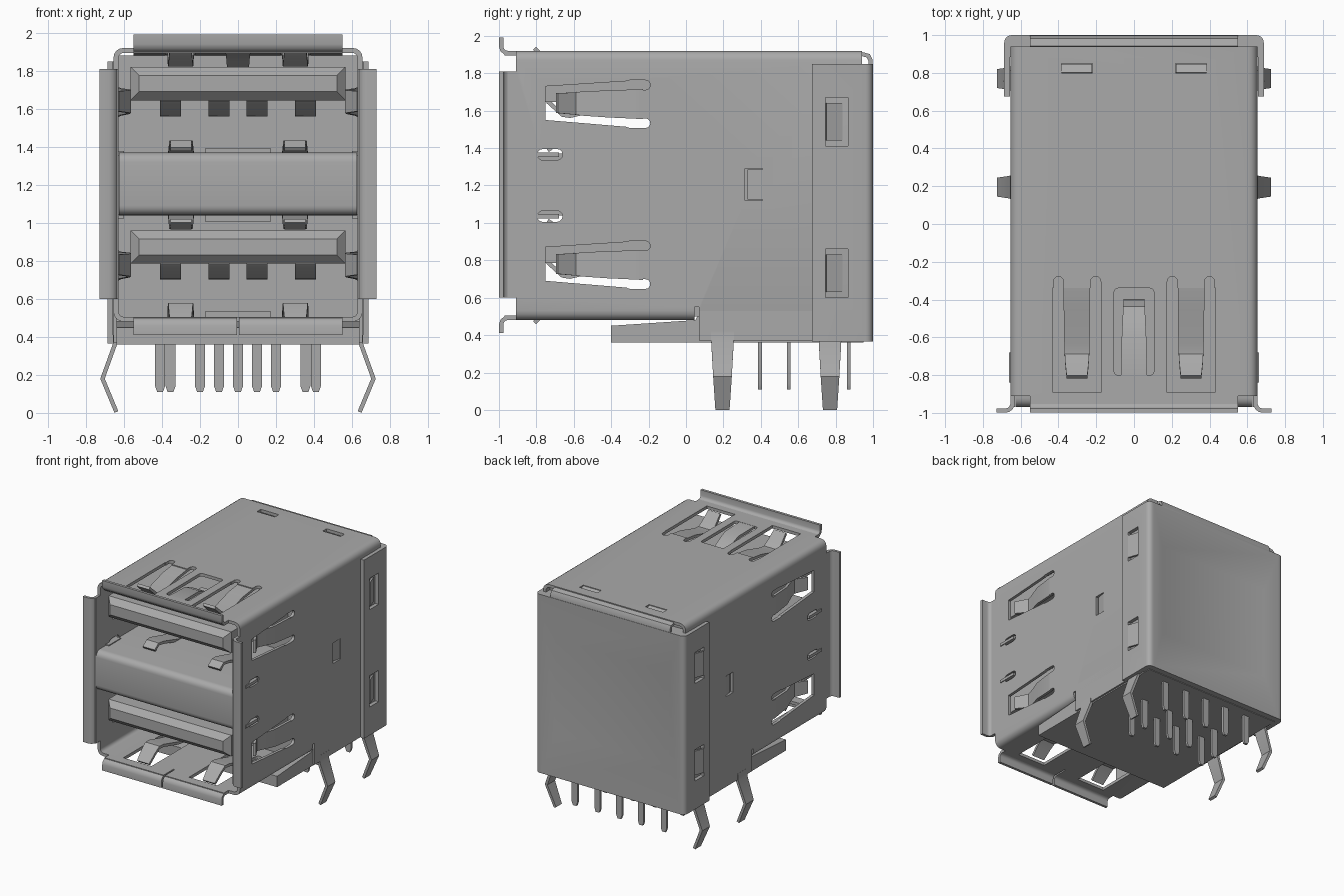
import bpy, bmesh
from math import pi, sin, cos, atan2
from mathutils import Vector

old = bpy.data.objects.get("Cube")
if old:
    bpy.data.objects.remove(old, do_unlink=True)

GREY = (0.4, 0.4, 0.4, 1)
metal = bpy.data.materials.new("plain grey")
metal.use_nodes = True
metal.diffuse_color = GREY
metal.node_tree.nodes["Principled BSDF"].inputs["Base Color"].default_value = GREY

MID = 1.2          # height about which the two ports mirror
PORT = 0.86        # spacing of the two ports
parts = []


def finish(name, bm):
    bmesh.ops.recalc_face_normals(bm, faces=bm.faces[:])
    mesh = bpy.data.meshes.new(name)
    bm.to_mesh(mesh)
    bm.free()
    mesh.materials.append(metal)
    ob = bpy.data.objects.new(name, mesh)
    bpy.context.scene.collection.objects.link(ob)
    parts.append(ob)
    return ob


def box_mesh(x, y, z):
    bm = bmesh.new()
    bmesh.ops.create_cube(bm, size=1)
    for v in bm.verts:
        for i, (lo, hi) in enumerate((x, y, z)):
            v.co[i] = hi if v.co[i] > 0 else lo
    return bm


def box(name, x, y, z, rule=None, radius=0.03, segments=4):
    """Box whose edges passing the rule are rounded."""
    bm = box_mesh(x, y, z)
    if rule:
        edges = [e for e in bm.edges if rule(*[v.co for v in e.verts])]
        bmesh.ops.bevel(bm, geom=edges, offset=radius, segments=segments,
                        profile=0.5, affect='EDGES')
    return finish(name, bm)


def prism(name, points, axis, lo, hi):
    """Flat outline pushed along an axis."""
    bm = bmesh.new()
    def place(p, d):
        c = list(p)
        c.insert(axis, d)
        return c
    face = bm.faces.new([bm.verts.new(place(p, lo)) for p in points])
    new = bmesh.ops.extrude_face_region(bm, geom=[face])["geom"]
    for v in new:
        if isinstance(v, bmesh.types.BMVert):
            v.co[axis] = hi
    return finish(name, bm)


def slot(p, q, r):
    """Outline of a slot with round ends."""
    turn = atan2(q[1] - p[1], q[0] - p[0])
    return [(c[0] + r * cos(turn + start + k * pi / 6), c[1] + r * sin(turn + start + k * pi / 6))
            for c, start in ((q, -pi / 2), (p, pi / 2)) for k in range(7)]


def bake(ob):
    deps = bpy.context.evaluated_depsgraph_get()
    mesh = bpy.data.meshes.new_from_object(ob.evaluated_get(deps))
    ob.modifiers.clear()
    ob.data = mesh


def ribbon(name, path, across, widths, thick=0.022):
    """Bent strip of sheet metal following a path."""
    bm = bmesh.new()
    a = Vector(across)
    rows = [[bm.verts.new(Vector(p) + a * s * w) for s in (-1, 1)]
            for p, w in zip(path, widths)]
    for r, q in zip(rows, rows[1:]):
        bm.faces.new((r[0], r[1], q[1], q[0]))
    ob = finish(name, bm)
    mod = ob.modifiers.new("thickness", 'SOLIDIFY')
    mod.thickness, mod.offset, mod.use_even_offset = thick, 0, True
    bake(ob)


def cut(ob, cutters):
    for c in cutters:
        c.hide_render = True
        mod = ob.modifiers.new("cut", 'BOOLEAN')
        mod.operation, mod.solver, mod.object = 'DIFFERENCE', 'EXACT', c
    bake(ob)
    for c in cutters:
        parts.remove(c)
        bpy.data.objects.remove(c, do_unlink=True)


def along(axis):
    return lambda a, b: abs((a - b).normalized()[axis]) > 0.9


# Folded outer shell with spring windows and cut-back corners
shell = box("outer_shell", (-.655, .655), (-.97, .94), (.48, 1.92), along(1), .05)
holes = [box("hollow", (-.63, .63), (-2, 2), (.505, 1.895), along(1), .03)]
for s in (1, -1):
    x = sorted((s * .55, s * .8))
    holes.append(box("corner", x, (-2, -.91), (1.81, 2.1)))
    holes.append(box("corner", x, (-2, -.91), (.3, .6)))
    holes.append(box("spring_gap", sorted((s * .172, s * .432)), (-.89, -.34), (.3, 2.1)))
    for x in (.203, .4):
        holes.append(prism("arm", slot((s * x, -.42), (s * x, -.305), .027), 2, .3, 2.1))
    holes.append(box("latch_gap", sorted((s * .22, s * .385)), (.8, .85), (1.8, 2.1)))
    # small windows where the middle shell hooks in
    z = MID + s * .165
    holes.append(prism("hook_gap", slot((-.765, z), (-.69, z), .03), 0, -1, 1))
holes.append(box("centre_gap", (-.105, .105), (-.8, -.34), (1.6, 2.1), along(2), .02))
holes.append(box("seam", (-.006, .006), (-2, -.84), (.3, .6)))
holes.append(box("lance_gap", (-1, 1), (.315, .41), (1.12, 1.29)))
holes.append(box("slit", (-1, 1), (.045, .07), (.3, .55)))
for dz in (0, -PORT):
    outline = [(-.75, 1.73), (-.25, 1.762), (-.25, 1.508), (-.75, 1.55)]
    holes.append(prism("side_gap", [(y, z + dz) for y, z in outline], 0, -1, 1))
    for z in (1.737, 1.533):
        holes.append(prism("arm", slot((-.3, z + dz), (-.217, z + dz), .026), 0, -1, 1))
cut(shell, holes)

# Sheet springs on roof, floor and middle block
roof = [(-.29, 0), (-.45, -.02), (-.64, -.072), (-.69, -.075), (-.74, -.04), (-.81, .025)]
for m, side in ((1, "top"), (-1, "bottom")):
    for s in (1, -1):
        ribbon(side + "_spring", [(s * .302, y, MID + m * (.708 + d)) for y, d in roof],
               (1, 0, 0), (.07, .07, .067, .065, .062, .055))
        ribbon(side + "_middle_spring", [(s * .3, y, MID + m * (.148 - d)) for y, d in roof[:-1]],
               (1, 0, 0), (.07, .067, .062, .055, .055))
    z = sorted((MID + m * .16, MID + m * .195))
    box(side + "_middle_stop", (-.17, .17), (-.4, -.3), z)
box("floor_stop", (-.17, .17), (-.4, -.3), (.5, .535))
centre = [(-.82, 0), (-.6, -.005), (-.5, -.05), (-.44, -.085), (-.4, -.08)]
ribbon("centre_spring", [(0, y, MID + .708 + d) for y, d in centre],
       (1, 0, 0), (.07, .065, .06, .058, .055))

# Side springs, hooks, lances and curled side lips
spring = [(.643, -.23, 1.635), (.625, -.42, 1.636), (.58, -.55, 1.638),
          (.575, -.59, 1.638), (.635, -.69, 1.64)]
lip = [(.643, -.955), (.65, -.972), (.664, -.984), (.68, -.988), (.728, -.988)]
for s, side in ((1, "left"), (-1, "right")):
    for dz in (0, -PORT):
        ribbon(side + "_spring", [(s * x, y, z + dz) for x, y, z in spring],
               (0, 0, 1), (.08, .072, .065, .06, .053))
    for m in (1, -1):
        z = MID + m * .165
        box(side + "_hook", sorted((s * .6, s * .662)), (-.84, -.68), (z - .012, z + .012))
    ribbon(side + "_lance", [(s * .645, .41, 1.205), (s * .63, .33, 1.205)],
           (0, 0, 1), (.08, .08), .015)
    ribbon(side + "_front_lip", [(s * x, y, 1.205) for x, y in lip], (0, 0, 1), [.605] * 5)
    box(side + "_skirt", sorted((s * .63, s * .655)), (.07, .94), (.37, .6))

# Curled top lip and split bottom lip
curl = [(-.95, .708), (-.968, .712), (-.982, .724), (-.988, .742), (-.988, .79)]
ribbon("top_front_lip", [(0, y, MID + d) for y, d in curl], (1, 0, 0), [.55] * 5)
for s in (1, -1):
    ribbon("bottom_front_lip", [(s * .278, y, MID - d) for y, d in curl],
           (1, 0, 0), [.272] * 5)

# Inner housing, base wedge and rounded middle block
box("housing", (-.628, .628), (-.15, .89), (.5, 1.88))
prism("base", [(-.4, .36), (.95, .36), (.95, .5), (.06, .5), (.05, .48), (-.4, .45)],
      0, -.64, .64)
box("middle_block", (-.627, .627), (-.97, -.14), (1.04, 1.37),
    lambda a, b: along(0)(a, b) and a.y < -.9, .05, 5)

# Tongues with a tapered nose and four sprung contacts each
touch = [(-.15, 1.63), (-.5, 1.6), (-.62, 1.572), (-.66, 1.578), (-.74, 1.65)]
for dz, place in ((0, "upper"), (-PORT, "lower")):
    box(place + "_tongue", (-.565, .565), (-.94, -.14), (1.645 + dz, 1.82 + dz),
        lambda a, b: a.y < -.8 and b.y < -.8, .045, 1)
    for x in (-.355, -.1, .1, .355):
        ribbon(place + "_contact", [(x, y, z + dz) for y, z in touch],
               (1, 0, 0), [.055] * 5)

# Rear cover wrapping the sides, with a shallow dished back and latch windows
bm = box_mesh((-.687, .687), (.675, 1), (.365, 1.85))
edges = [e for e in bm.edges if along(2)(*[v.co for v in e.verts]) and e.verts[0].co.y > .9]
bmesh.ops.bevel(bm, geom=edges, offset=.04, segments=5, profile=.5, affect='EDGES')
bm.normal_update()
back = max(bm.faces, key=lambda f: f.calc_area() * (f.normal.y > .99))
for width, depth in ((.02, 0), (.16, -.03)):
    bmesh.ops.inset_region(bm, faces=[back], thickness=width, depth=depth)
for v in back.verts:
    v.co.z = 1.5 if v.co.z > 1.1 else .72
cover = finish("rear_cover", bm)
holes = [box("cover_hollow", (-.657, .657), (.2, .885), (.2, 2.2))]
for z in (.6, 1.41):
    holes.append(box("window", (-1, 1), (.745, .865), (z, z + .26)))
cut(cover, holes)
ribbon("cover_top_bend", [(0, .986, 1.84), (0, .986, 1.87), (0, .975, 1.893), (0, .94, 1.903)],
       (1, 0, 0), [.55] * 4)
for s, side in ((1, "left"), (-1, "right")):
    for z in (.73, 1.54):
        ribbon(side + "_latch", [(s * .655, .835, z), (s * .685, .75, z)],
               (0, 0, 1), (.1, .1), .015)
    ribbon(side + "_roof_latch", [(s * .303, .8, 1.91), (s * .303, .845, 1.89)],
           (1, 0, 0), (.08, .08), .012)

# Kinked board legs
leg = [(.645, .42), (.648, .36), (.713, .18), (.64, .005)]
for s, side in ((1, "left"), (-1, "right")):
    for y, row in ((.195, "front"), (.77, "rear")):
        ribbon(side + "_" + row + "_leg", [(s * x, y, z) for x, z in leg],
               (0, 1, 0), (.062, .06, .05, .038))

# Rows of solder pins with tapered ends
inner = (-.355, -.1, .1, .355)
for y, row in ((.395, inner), (.55, inner), (.87, (-.41, -.2, 0, .2, .41))):
    for x in row:
        ribbon("pin", [(x, y, .4), (x, y, .14), (x, y, .11)], (1, 0, 0), (.026, .026, .015), .02)

bpy.ops.object.select_all(action='DESELECT')
for ob in parts:
    ob.select_set(True)
bpy.context.view_layer.objects.active = shell
bpy.ops.object.shade_smooth_by_angle(angle=0.6)
